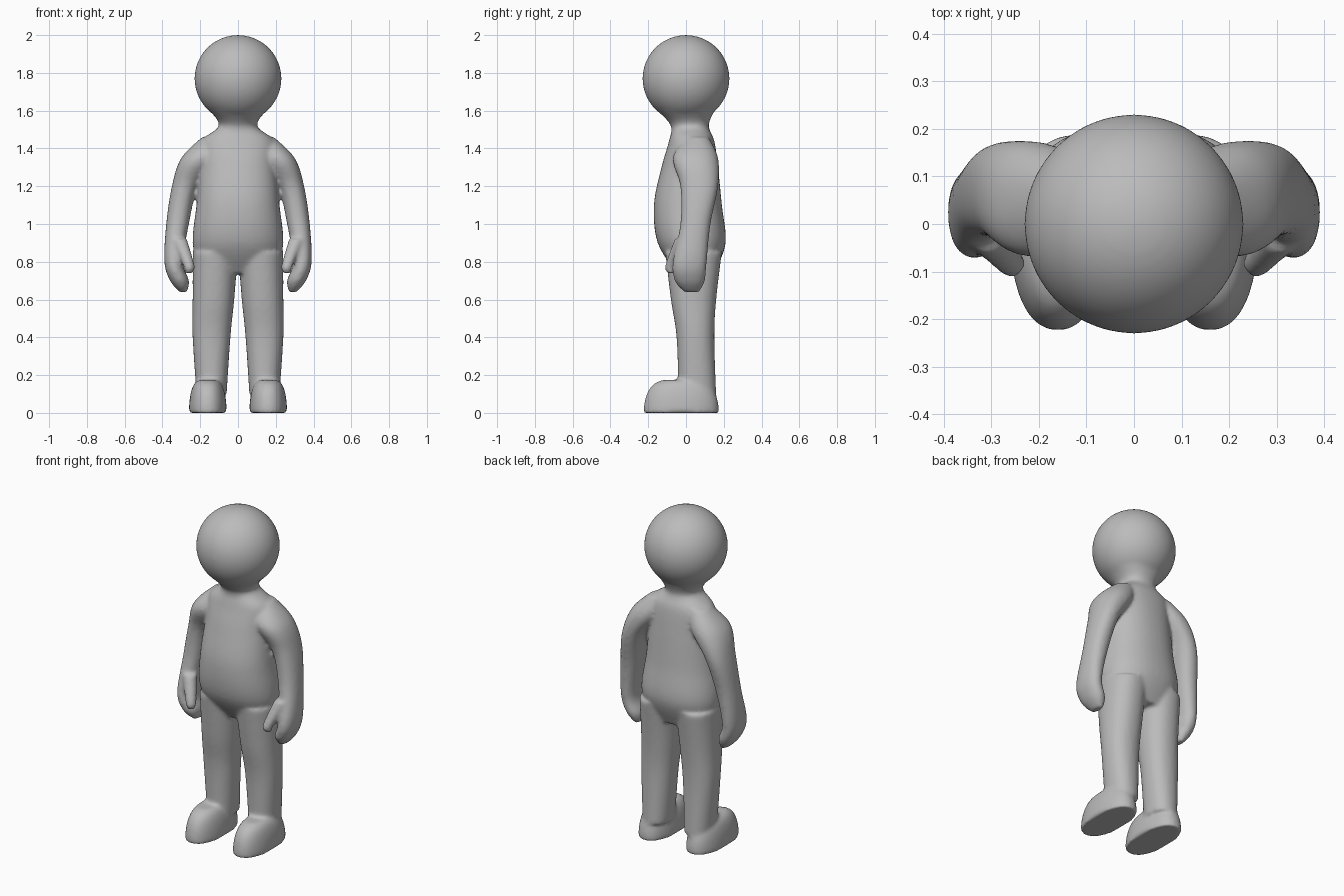
import bpy
import bmesh
import math

if "Cube" in bpy.data.objects:
    bpy.data.objects.remove(bpy.data.objects["Cube"], do_unlink=True)

SEGMENTS, STEPS = 40, 6
RIGHT, LEFT = -1, 1


def make_material(name, shade):
    material = bpy.data.materials.new(name)
    material.use_nodes = True
    colour = (shade, shade, shade, 1)
    material.diffuse_color = colour
    shader = material.node_tree.nodes["Principled BSDF"]
    shader.inputs["Base Color"].default_value = colour
    return material


def blend(before, start, end, after, t):
    """Smooth curve from start to end, steered by the neighbouring values."""
    slope_in, slope_out = (end - before) / 2, (after - start) / 2
    ease = t * t * (3 - 2 * t)
    leave, arrive = t * (1 - t) ** 2, t * t * (t - 1)
    return start + (end - start) * ease + slope_in * leave + slope_out * arrive


def smooth_sections(sections):
    """Add in-between sections along the curve through the given ones."""
    padded = [sections[0], *sections, sections[-1]]
    result = []
    for four in zip(padded, padded[1:], padded[2:], padded[3:]):
        for step in range(STEPS):
            result.append([blend(*values, step / STEPS) for values in zip(*four)])
    return result + [sections[-1]]


def add_ring(bm, side, section, squareness):
    """One closed, slightly squared oval lying flat at its height."""
    z, x, y, half_width, half_depth = section
    ring = []
    for k in range(SEGMENTS):
        angle = math.tau * k / SEGMENTS
        c, s = math.cos(angle), math.sin(angle)
        across = half_width * math.copysign(abs(c) ** squareness, c)
        along = half_depth * math.copysign(abs(s) ** squareness, s)
        ring.append(bm.verts.new((side * (x + across), y + along, z)))
    return ring


def loft(bm, sections, side=LEFT, squareness=0.9):
    """Closed skin through sections of height, centre x, centre y, half width, half depth."""
    rings = [add_ring(bm, side, section, squareness) for section in smooth_sections(sections)]
    for low, high in zip(rings, rings[1:]):
        for k in range(SEGMENTS):
            n = (k + 1) % SEGMENTS
            bm.faces.new((low[k], low[n], high[n], high[k]))
    bm.faces.new(rings[0])
    bm.faces.new(rings[-1])


def add_foot(bm, side, x, y, half_width, half_depth, height):
    """Flat-soled dome whose sides stay steep before rounding over."""
    sections = []
    for degrees in range(0, 90, 15):
        angle = math.radians(degrees)
        shrink = math.sqrt(math.cos(angle))
        sections.append((height * math.sin(angle), x, y, half_width * shrink, half_depth * shrink))
    loft(bm, sections, side)


def add_head(bm, radius, height):
    ball = bmesh.ops.create_uvsphere(bm, u_segments=64, v_segments=SEGMENTS, radius=radius)
    bmesh.ops.translate(bm, verts=ball["verts"], vec=(0, 0, height))


# torso rising into a neck that flares to meet the head
TORSO = [
    (0.74, 0, 0.05, 0.2, 0.1),
    (0.9, 0, 0.03, 0.24, 0.18),
    (1.1, 0, 0.01, 0.22, 0.18),
    (1.3, 0, 0.02, 0.2, 0.15),
    (1.44, 0, 0.03, 0.19, 0.12),
    (1.52, 0, 0.02, 0.1, 0.1),
    (1.6, 0, 0, 0.15, 0.15),
]
# ankle to hip
LEG = [
    (0.1, 0.14, 0.06, 0.08, 0.1),
    (0.4, 0.14, 0.05, 0.1, 0.1),
    (0.6, 0.13, 0.04, 0.11, 0.12),
    (0.85, 0.12, 0.04, 0.12, 0.15),
]
# fingertips to shoulder
ARM = [
    (0.64, 0.29, 0.03, 0.02, 0.04),
    (0.7, 0.31, 0.02, 0.05, 0.08),
    (0.8, 0.34, 0.02, 0.05, 0.09),
    (1, 0.32, 0.05, 0.06, 0.08),
    (1.2, 0.28, 0.07, 0.07, 0.1),
    (1.35, 0.2, 0.05, 0.1, 0.12),
    (1.46, 0.13, 0.06, 0.06, 0.06),
]
# thumb tip to wrist
THUMB = [
    (0.74, 0.26, -0.08, 0.02, 0.02),
    (0.78, 0.26, -0.08, 0.03, 0.03),
    (0.92, 0.31, -0.02, 0.04, 0.04),
]

bm = bmesh.new()
loft(bm, TORSO)
add_head(bm, radius=0.23, height=1.77)
for side in (LEFT, RIGHT):
    loft(bm, LEG, side)
    loft(bm, ARM, side)
    loft(bm, THUMB, side)
    add_foot(bm, side, x=0.16, y=-0.025, half_width=0.1, half_depth=0.2, height=0.18)
bmesh.ops.recalc_face_normals(bm, faces=bm.faces)

mesh = bpy.data.meshes.new("figure_body")
bm.to_mesh(mesh)
bm.free()
mesh.materials.append(make_material("plain grey", shade=0.5))
mesh.shade_smooth()
body = bpy.data.objects.new("figure_body", mesh)
bpy.context.collection.objects.link(body)

# merge the parts into one skin with soft joins
skin = body.modifiers.new("merge parts", "REMESH")
skin.mode = "VOXEL"
skin.voxel_size = 0.01
skin.use_smooth_shade = True
soften = body.modifiers.new("soften joins", "SMOOTH")
soften.iterations = 10
